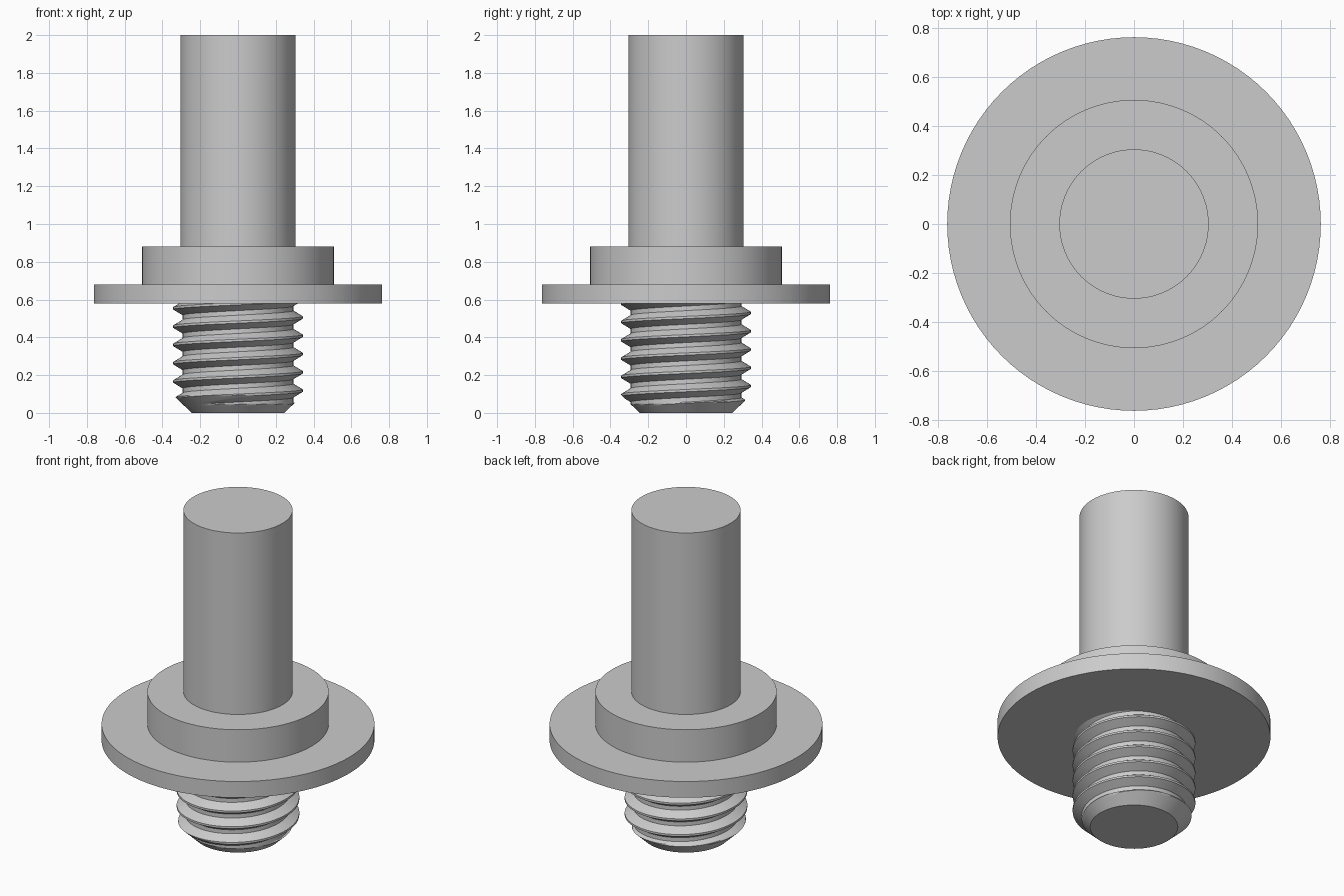
import bpy, bmesh, math

cube = bpy.data.objects.get("Cube")
if cube:
    bpy.data.objects.remove(cube, do_unlink=True)

SEGMENTS = 96

steel = bpy.data.materials.new("plain grey metal")
steel.use_nodes = True
grey = (0.6, 0.6, 0.6, 1.0)
steel.diffuse_color = grey
steel.node_tree.nodes["Principled BSDF"].inputs["Base Color"].default_value = grey


def finish(obj, angle=30):
    obj.data.materials.clear()
    obj.data.materials.append(steel)
    bpy.ops.object.select_all(action="DESELECT")
    obj.select_set(True)
    bpy.context.view_layer.objects.active = obj
    bpy.ops.object.shade_smooth_by_angle(angle=math.radians(angle))


def cylinder(name, radius, bottom, top):
    bpy.ops.mesh.primitive_cylinder_add(
        vertices=SEGMENTS, radius=radius, depth=top - bottom,
        location=(0, 0, (bottom + top) / 2))
    obj = bpy.context.object
    obj.name = name
    finish(obj)


# Smooth stud, collar and wide flange
cylinder("shaft", 0.305, 0.88, 2.0)
cylinder("collar", 0.507, 0.68, 0.88)
cylinder("flange", 0.763, 0.58, 0.68)

# Right-handed thread: a helical surface whose radius follows a V profile
PITCH, CREST, ROOT = 0.0968, 0.343, 0.293
FIRST_CREST, TIP_RADIUS = 0.118, 0.245
ROWS, TURNS, THREAD_TOP = 16, 10, 0.6


def thread_radius(phase, z):
    """Flat crest, sloped flanks, flat root, limited by the tip chamfer."""
    away = abs((phase + 0.5) % 1 - 0.5)
    slope = min(max((away - 0.0625) / 0.3125, 0), 1)
    return min(CREST + (ROOT - CREST) * slope, TIP_RADIUS + 1.05 * z)


bm = bmesh.new()
columns = []
for i in range(SEGMENTS + 1):
    turn = i / SEGMENTS
    angle = turn * math.tau
    column = []
    for j in range(ROWS * TURNS):
        phase = j / ROWS
        z = FIRST_CREST + (phase + turn - 3) * PITCH
        r = thread_radius(phase, z)
        column.append(bm.verts.new((r * math.cos(angle), r * math.sin(angle), z)))
    columns.append(column)
for a, b in zip(columns, columns[1:]):
    for j in range(len(a) - 1):
        bm.faces.new((a[j], b[j], b[j + 1], a[j + 1]))
bmesh.ops.remove_doubles(bm, verts=bm.verts[:], dist=0.0001)

# Trim flat at the tip and inside the flange, then cap both ends
for height, up in ((0, -1), (THREAD_TOP, 1)):
    cut = bmesh.ops.bisect_plane(
        bm, geom=bm.verts[:] + bm.edges[:] + bm.faces[:], dist=1e-5,
        plane_co=(0, 0, height), plane_no=(0, 0, up), clear_outer=True)
    rim = [e for e in cut["geom_cut"]
           if isinstance(e, bmesh.types.BMEdge) and e.is_boundary]
    bmesh.ops.holes_fill(bm, edges=rim, sides=0)
bmesh.ops.recalc_face_normals(bm, faces=bm.faces[:])

mesh = bpy.data.meshes.new("threaded_end")
bm.to_mesh(mesh)
bm.free()
thread = bpy.data.objects.new("threaded_end", mesh)
bpy.context.collection.objects.link(thread)
finish(thread, 25)
